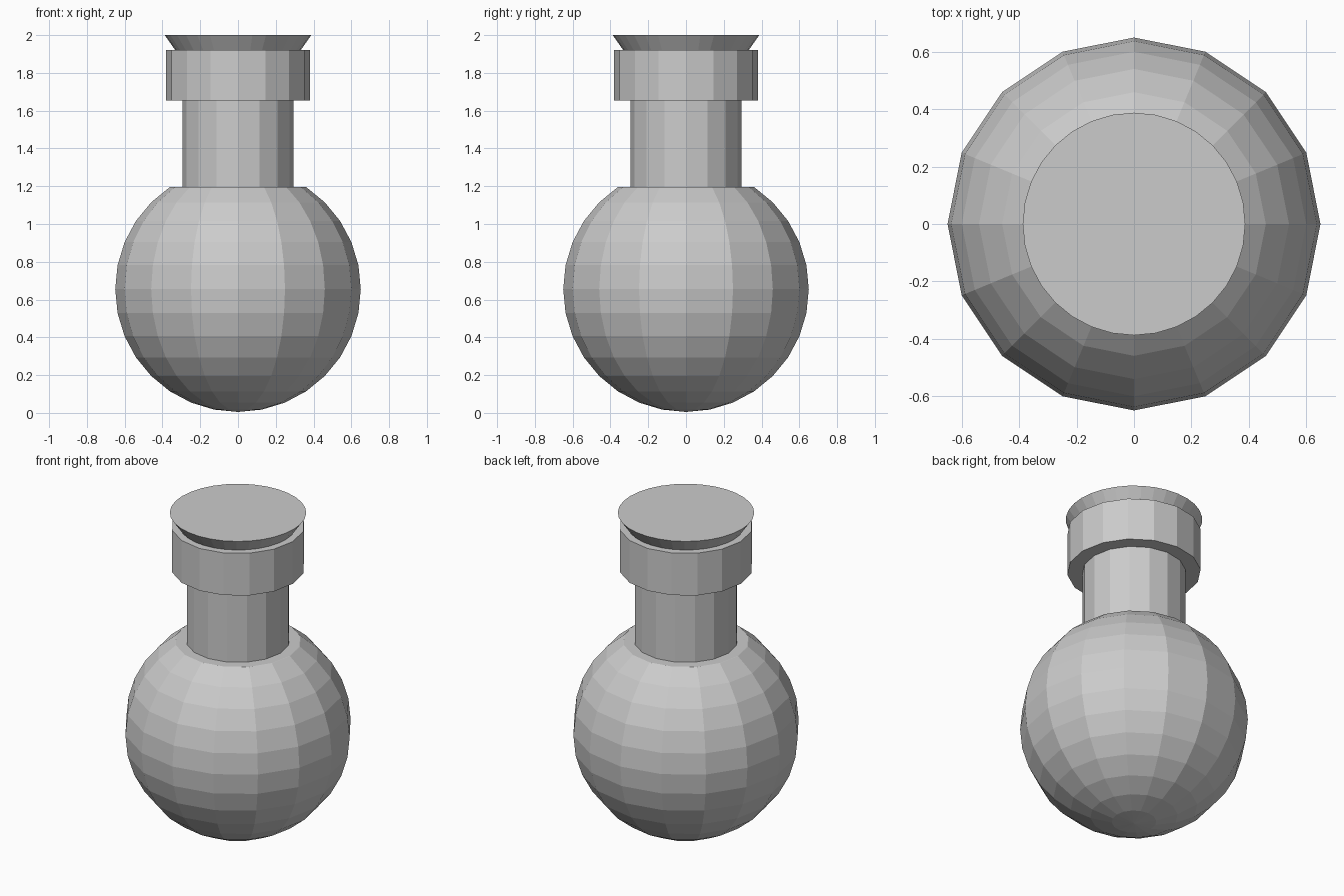
import bpy
import bmesh
from math import pi, sin, cos

if "Cube" in bpy.data.objects:
    bpy.data.objects.remove(bpy.data.objects["Cube"], do_unlink=True)

grey = bpy.data.materials.new("plain grey")
grey.use_nodes = True
colour = (0.6, 0.6, 0.6, 1)
grey.diffuse_color = colour
grey.node_tree.nodes["Principled BSDF"].inputs["Base Color"].default_value = colour


def turned(name, profile, sides):
    """Faceted solid from (radius, height) points, closed by flat caps."""
    bm = bmesh.new()
    rings = [[bm.verts.new((r * cos(2 * pi * i / sides), r * sin(2 * pi * i / sides), z))
              for i in range(sides)] for r, z in profile]
    for low, high in zip(rings, rings[1:]):
        for i in range(sides):
            j = (i + 1) % sides
            bm.faces.new((low[i], low[j], high[j], high[i]))
    bm.faces.new(rings[0][::-1])
    bm.faces.new(rings[-1])
    bmesh.ops.remove_doubles(bm, verts=bm.verts, dist=0.0001)
    bmesh.ops.recalc_face_normals(bm, faces=bm.faces)
    mesh = bpy.data.meshes.new(name)
    bm.to_mesh(mesh)
    bm.free()
    mesh.materials.append(grey)
    obj = bpy.data.objects.new(name, mesh)
    bpy.context.collection.objects.link(obj)
    return obj


# Round flask body, sliced flat where the neck begins
R = 0.65
bm = bmesh.new()
bmesh.ops.create_uvsphere(bm, u_segments=16, v_segments=16, radius=R)
bmesh.ops.translate(bm, verts=bm.verts, vec=(0, 0, R + 0.005))
cut = bmesh.ops.bisect_plane(bm, geom=bm.verts[:] + bm.edges[:] + bm.faces[:],
                             plane_co=(0, 0, 1.197), plane_no=(0, 0, 1), clear_outer=True)
rim = [g for g in cut["geom_cut"] if isinstance(g, bmesh.types.BMEdge)]
bmesh.ops.contextual_create(bm, geom=rim)
bmesh.ops.recalc_face_normals(bm, faces=bm.faces)
body_mesh = bpy.data.meshes.new("flask_body")
bm.to_mesh(body_mesh)
bm.free()
body_mesh.materials.append(grey)
bpy.context.collection.objects.link(bpy.data.objects.new("flask_body", body_mesh))

# Neck, collar and tapered stopper
turned("neck", [(0.295, 1.15), (0.295, 1.68)], 16)
turned("collar", [(0.38, 1.655), (0.38, 1.92)], 16)
turned("stopper", [(0.29, 1.86), (0.388, 2.0)], 32)
